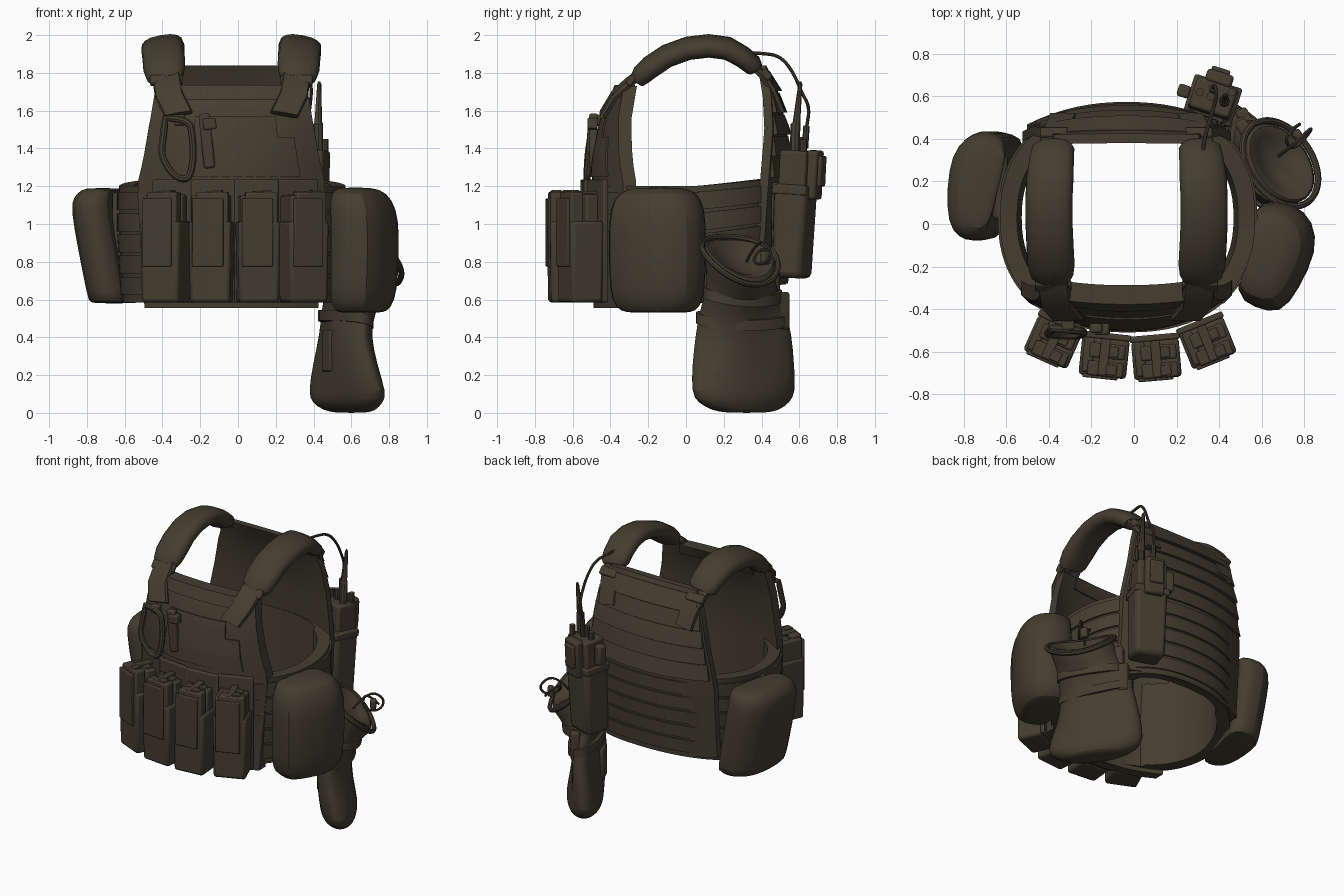
import bpy, bmesh, math
from math import sin, cos, pi, radians
from mathutils import Vector, Matrix

if "Cube" in bpy.data.objects:
    bpy.data.objects.remove(bpy.data.objects["Cube"])

CX = -0.035
MAT = bpy.data.materials.new("dark olive fabric")
MAT.diffuse_color = (0.058, 0.048, 0.029, 1)
MAT.use_nodes = True
MAT.node_tree.nodes["Principled BSDF"].inputs["Base Color"].default_value = MAT.diffuse_color


def finish(name, bm, sub=0, bevel=0):
    bmesh.ops.recalc_face_normals(bm, faces=bm.faces)
    me = bpy.data.meshes.new(name)
    bm.to_mesh(me)
    bm.free()
    me.materials.append(MAT)
    ob = bpy.data.objects.new(name, me)
    bpy.context.collection.objects.link(ob)
    if sub:
        m = ob.modifiers.new("sub", 'SUBSURF')
        m.levels = m.render_levels = sub
    if bevel:
        m = ob.modifiers.new("bev", 'BEVEL')
        m.width, m.segments = bevel, 2
    return ob


def loft(name, rings, closed=False, sub=0):
    """Skin equal-sized closed rings, capping the ends."""
    bm = bmesh.new()
    rs = [[bm.verts.new(p) for p in r] for r in rings]
    n = len(rs[0])
    for a, b in zip(rs, rs[1:] + (rs[:1] if closed else [])):
        for i in range(n):
            bm.faces.new((a[i], a[(i + 1) % n], b[(i + 1) % n], b[i]))
    if not closed:
        bm.faces.new(rs[0])
        bm.faces.new(rs[-1])
    return finish(name, bm, sub)


def box(name, loc, size, rz=0, bevel=0.012, rx=0, ry=0, taper=1):
    bm = bmesh.new()
    bmesh.ops.create_cube(bm, size=1)
    for v in bm.verts:
        k = taper if v.co.z < 0 else 1
        v.co = Vector((v.co.x * size[0] * k, v.co.y * size[1] * k, v.co.z * size[2]))
    rot = Matrix.Rotation(radians(rz), 4, 'Z') @ Matrix.Rotation(radians(ry), 4, 'Y') @ Matrix.Rotation(radians(rx), 4, 'X')
    bm.transform(Matrix.Translation(loc) @ rot)
    return finish(name, bm, bevel=bevel)


def tube(name, pts, r, cyclic=False, smooth=True):
    cu = bpy.data.curves.new(name, 'CURVE')
    cu.dimensions, cu.bevel_depth, cu.bevel_resolution, cu.use_fill_caps = '3D', r, 2, True
    sp = cu.splines.new('NURBS' if smooth else 'POLY')
    sp.points.add(len(pts) - 1)
    for p, q in zip(sp.points, pts):
        p.co = (*q, 1)
    sp.use_cyclic_u, sp.use_endpoint_u, sp.order_u, sp.resolution_u = cyclic, True, 3, 5
    cu.materials.append(MAT)
    ob = bpy.data.objects.new(name, cu)
    bpy.context.collection.objects.link(ob)
    bpy.ops.object.select_all(action='DESELECT')
    ob.select_set(True)
    bpy.context.view_layer.objects.active = ob
    bpy.ops.object.convert(target='MESH')


# Plate carrier panels: rows of (z, half width, y at centre, y at edge)
FRONT = [(.555, .46, -.49, -.37), (1.2, .50, -.50, -.33), (1.35, .465, -.49, -.355), (1.55, .43, -.45, -.36), (1.73, .40, -.37, -.33)]
BACK = [(.68, .49, .53, .40), (1.2, .49, .555, .435), (1.5, .44, .535, .46), (1.7, .40, .49, .45), (1.84, .34, .425, .42)]


def surf(rows, u, z):
    for a, b in zip(rows, rows[1:]):
        if z <= b[0] or b is rows[-1]:
            t = (z - a[0]) / (b[0] - a[0])
            hw, yc, ye = [p + (q - p) * t for p, q in zip(a[1:], b[1:])]
            return CX + hw * u, yc + (ye - yc) * abs(u) ** 2.2


def panel(name, rows, z0, z1, u0=-1, u1=1, off=0, th=.07, nz=8, nu=16, low=None):
    """Curved slab; `low` is the offset of the lower edge for shingled bands."""
    s = -1 if rows is FRONT else 1
    rings = []
    for k in range(nz + 1):
        z = z0 + (z1 - z0) * k / nz
        o = off if low is None else low + (off - low) * k / nz
        pts = [surf(rows, u0 + (u1 - u0) * i / nu, z) for i in range(nu + 1)]
        rings.append([(x, y + s * o, z) for x, y in pts] + [(x, y + s * (off - th), z) for x, y in pts[::-1]])
    loft(name, rings)


panel("front_panel", FRONT, .555, 1.73, nz=14)
panel("back_panel", BACK, .68, 1.84, nz=14, th=.045)
panel("front_hook_patch", FRONT, 1.25, 1.57, -.45, .55, .008, .02)
panel("front_hook_patch_step", FRONT, 1.25, 1.46, .55, .75, .008, .02)
panel("front_top_hem", FRONT, 1.66, 1.735, -.7, .7, .01, .09)
for i in range(5):
    z = 1.245 + i * .115
    panel("back_webbing", BACK, z, z + .105, -.97, .97, .004, .02, 2, low=.022)


# Cummerbund wrapping the torso, rising toward the back
def belt(name, z0, z1, off, th, n=72):
    rings = []
    for i in range(n):
        t = 2 * pi * i / n
        c, s = cos(t), sin(t)
        ring = []
        for o, z in ((off, z0), (off, (z0 + z1) / 2), (off, z1), (off - th, z1), (off - th, z0)):
            k = .96 + .04 * min(1, (z - .55) / .4)
            o *= .7 if o < -.04 and abs(c) < .6 else 1
            rise = max(0, s) * (.05 + .05 * (1.2 - z) / .6)
            ring.append((-.03 + (.60 * k + o) * math.copysign(abs(c) ** .87, c),
                         .03 + (.53 * k + o) * math.copysign(abs(s) ** .87, s), z + rise))
        rings.append(ring)
    loft(name, rings, True)


belt("cummerbund", .585, 1.2, 0, .08)
for i in range(5):
    belt("cummerbund_webbing", .625 + i * .112, .72 + i * .112, .010, .02)


# Shoulder pads and straps swept along (x offset, y, z, width factor) paths
def sweep(name, path, w, th, s, n=16, e=.6):
    P = [Vector((CX + s * p[0], p[1], p[2])) for p in path]
    rings = []
    for i, p in enumerate(P):
        k0 = path[i][3] if len(path[i]) > 3 else 1
        t = (P[min(i + 1, len(P) - 1)] - P[max(i - 1, 0)]).normalized()
        side = Vector((s, 0, -.18)).normalized()
        nrm = side.cross(t).normalized()
        ring = []
        for k in range(n):
            c, d = cos(2 * pi * k / n), sin(2 * pi * k / n)
            ring.append(p + k0 * (side * (w / 2 * math.copysign(abs(c) ** e, c)) + nrm * (th / 2 * math.copysign(abs(d) ** e, d))))
        rings.append(ring)
    loft(name, rings)


for s in (-1, 1):
    sweep("shoulder_pad", [(.345, -.26, 1.76, .72), (.35, -.24, 1.785, .9), (.355, -.19, 1.83), (.36, -.10, 1.89), (.365, .01, 1.93), (.365, .12, 1.943),
                           (.36, .22, 1.93), (.353, .30, 1.885, .95), (.345, .355, 1.84, .9), (.34, .37, 1.82, .7)], .225, .115, s, 16, .8)
    sweep("front_strap", [(.35, -.22, 1.81), (.34, -.31, 1.745), (.33, -.38, 1.68), (.28, -.44, 1.58)], .15, .04, s, 8, .3)
    sweep("back_strap", [(.35, .33, 1.87), (.34, .41, 1.79), (.32, .455, 1.72), (.30, .505, 1.6)], .13, .04, s, 8, .3)
    box("front_strap_buckle", (CX + s * .345, -.29, 1.76), (.17, .035, .06), 0, .01, -40)
    box("back_strap_buckle", (CX + s * .34, .425, 1.79), (.13, .04, .06), 0, .01, 40)

# Magazine pouches across the front
for x, y, a in ((-.38, -.55, -24), (-.14, -.622, -6), (.105, -.63, 5), (.345, -.555, 22)):
    R = Matrix.Rotation(radians(a), 3, 'Z')

    def part(name, lx, ly, z, size, bev=.01, rx=0, taper=1):
        p = R @ Vector((lx, ly, 0))
        box(name, (x + p.x, y + p.y, z), size, a, bev, rx, 0, taper)

    part("magazine_pouch", 0, -.005, .80, (.225, .185, .43), .018, 0, .95)
    part("pouch_back_flap", 0, .095, .91, (.235, .03, .65), .008)
    part("pouch_side_wall", -.075, .0, 1.02, (.05, .165, .26))
    for ly, top in ((-.06, 1.17), (.025, 1.155)):
        part("magazine", .012, ly, (top + .8) / 2, (.17, .07, top - .8))
        part("magazine_lip", .04, ly, top, (.05, .05, .02), .004)
    part("pouch_front_flap", -.01, -.098, .955, (.165, .018, .36), .006)
    part("pouch_strap", 0, .0, 1.165, (.045, .18, .018), .005)

# Carabiner and tourniquet holder on the chest
tube("carabiner", [(-.385, -.49, 1.56), (-.26, -.50, 1.56), (-.24, -.505, 1.46), (-.235, -.515, 1.34), (-.26, -.525, 1.23),
                   (-.34, -.525, 1.25), (-.41, -.52, 1.36), (-.395, -.505, 1.46)], .019, True)
box("carabiner_loop", (-.31, -.475, 1.55), (.06, .05, .06), 0, .01)
box("chest_tool", (-.165, -.49, 1.44), (.06, .045, .29), 0, .012, 0, -6)
box("chest_tool_clip", (-.15, -.495, 1.53), (.07, .055, .06), 0, .01, 0, -6)


# Soft side pouches: plan outline stacked at levels (z, scale, dx)
def soft(name, poly, levels, sub=1):
    mx = sum(p[0] for p in poly) / len(poly)
    my = sum(p[1] for p in poly) / len(poly)
    loft(name, [[(mx + (p[0] - mx) * k + dx, my + (p[1] - my) * k, z) for p in poly] for z, k, dx in levels], sub=sub)


soft("large_right_pouch", [(.57, .09), (.65, .10), (.75, .09), (.84, .01), (.855, -.13), (.77, -.30), (.69, -.42), (.57, -.385), (.47, -.33), (.53, -.12)],
     [(.53, .55, -.02), (.535, .80, -.02), (.59, .98, -.01), (.72, 1.03, 0), (.95, 1.04, .003), (1.08, 1.01, -.005), (1.17, .85, -.03), (1.195, .5, -.05)])
LEFT = [(-.58, .39), (-.65, .425), (-.73, .44), (-.80, .40), (-.86, .33), (-.885, .17), (-.88, .0), (-.83, -.06), (-.77, -.08), (-.69, -.06), (-.65, .15)]
soft("left_utility_pouch", LEFT,
     [(.58, .6, .10), (.583, .95, .09), (.61, 1.0, .085), (.85, 1.02, .04), (1.08, 1.02, -.002), (1.14, .97, .005), (1.185, .82, .03), (1.19, .5, .04)])
box("left_pouch_mount", (-.63, .17, .92), (.07, .30, .5), 0, .02)
box("right_pouch_mount", (.56, -.14, .86), (.07, .22, .48), -12, .02)


# Dump bag hanging at the right rear
def oval(z, cx, cy, a, b, phi, slope=0, n=24, wob=0):
    f = radians(phi)
    out = []
    for i in range(n):
        t = 2 * pi * i / n
        p, q = a * cos(t), b * sin(t) * (1 + wob * cos(3 * t))
        out.append((cx - p * sin(f) + q * cos(f), cy + p * cos(f) + q * sin(f), z - slope * q + .04 * slope * cos(t) ** 2))
    return out


loft("dump_bag", [oval(.0, .60, .32, .12, .05, 35), oval(.012, .59, .315, .21, .085, 35), oval(.055, .58, .305, .29, .115, 35),
                  oval(.105, .58, .305, .325, .125, 34), oval(.25, .565, .302, .305, .11, 28, 0, 24, .15),
                  oval(.42, .56, .305, .272, .095, 21, 0, 24, .2), oval(.54, .58, .30, .25, .105, 25, .1, 24, .15),
                  oval(.62, .61, .30, .22, .115, 32, .3), oval(.70, .65, .29, .205, .12, 35, .6),
                  oval(.79, .685, .285, .215, .14, 35, .85), oval(.825, .695, .288, .20, .125, 35, .85),
                  oval(.80, .69, .285, .16, .09, 35, .75), oval(.76, .68, .285, .09, .05, 35, .6)], sub=1)
tube("dump_bag_rim", oval(.805, .688, .285, .225, .15, 35, .85), .016, True)
for z, cx, a, b, f in ((.49, .57, .265, .112, 23), (.62, .61, .232, .126, 32)):
    loft("dump_bag_band", [oval(z - .03, cx, .30, a - .02, b - .02, f, .25), oval(z - .028, cx, .30, a, b, f, .25),
                           oval(z + .028, cx, .30, a, b, f, .25), oval(z + .03, cx, .30, a - .02, b - .02, f, .25)])
tube("drawstring", [(.68, .32, .80), (.76, .38, .93), (.84, .46, .86), (.82, .42, .78), (.74, .34, .80), (.70, .42, .90), (.78, .47, .80)], .008)
box("drawstring_toggle", (.77, .42, .82), (.04, .05, .07), 30)
box("dump_bag_hanger", (.54, .42, .66), (.06, .16, .26), 35, .015)
box("dump_bag_buckle", (.52, .50, .54), (.06, .09, .20), 30, .015)
box("dump_bag_front_tab", (.475, .25, .33), (.12, .025, .22), 112, .008)

# Radio in its holder at the right rear
box("radio_pouch", (.37, .57, .965), (.225, .185, .50), -18, .03, -3, 0, .93)
box("radio_body", (.37, .585, 1.17), (.20, .15, .44), -18, .015, -3)
box("radio_retainer", (.37, .58, 1.18), (.235, .19, .05), -18, .01, -3)
box("radio_front_plate", (.40, .68, 1.26), (.13, .06, .26), -18, .015, -3)
box("radio_keypad", (.405, .71, 1.28), (.09, .04, .16), -18, .008, -3)
box("radio_side_connector", (.235, .625, 1.30), (.06, .06, .14), -18, .012)
box("radio_mount", (.35, .515, 1.02), (.16, .09, .4), -18, .015)
for x, y, h in ((.31, .62, .05), (.36, .60, .07), (.46, .62, .06)):
    tube("radio_knob", [(x, y, 1.37), (x, y, 1.39 + h)], .02, False, False)
loft("antenna", [[(x + r * cos(k * pi / 4), y + r * sin(k * pi / 4), z) for k in range(8)]
                 for x, y, z, r in ((.425, .575, 1.37, .026), (.425, .58, 1.53, .026), (.425, .585, 1.54, .02), (.43, .605, 1.74, .011), (.43, .606, 1.755, .005))])
tube("radio_cable", [(.31, .26, 1.91), (.33, .40, 1.905), (.36, .50, 1.89), (.38, .57, 1.80), (.39, .61, 1.70),
                     (.38, .655, 1.62), (.37, .64, 1.52), (.37, .62, 1.40)], .009)
tube("cable_plug", [(.37, .63, 1.40), (.37, .638, 1.52)], .017, False, False)

# Smooth shading with sharp edges kept
bpy.ops.object.select_all(action='SELECT')
bpy.context.view_layer.objects.active = bpy.context.scene.objects[0]
bpy.ops.object.shade_smooth_by_angle(angle=radians(38))
